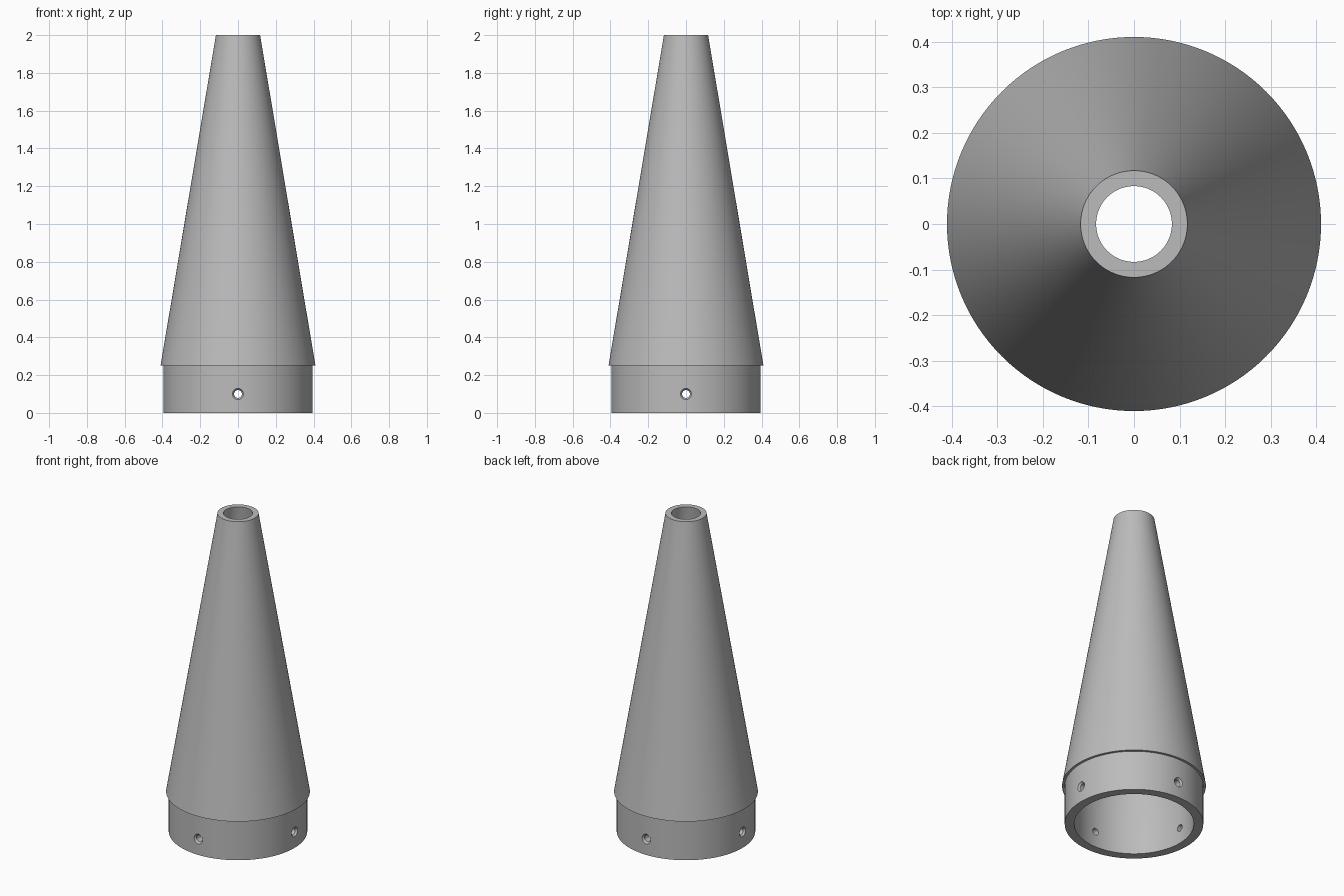
import bpy, bmesh, math
from mathutils import Matrix, Vector

if "Cube" in bpy.data.objects:
    bpy.data.objects.remove(bpy.data.objects["Cube"])

SEGMENTS = 128

grey = bpy.data.materials.new("plain grey")
grey.diffuse_color = (0.5, 0.5, 0.5, 1)
grey.use_nodes = True
grey.node_tree.nodes["Principled BSDF"].inputs["Base Color"].default_value = grey.diffuse_color


def lathe(name, profile, closed, segments, matrix=Matrix()):
    """Revolve an (r, z) profile around z into a solid object."""
    bm = bmesh.new()
    rings = []
    for r, z in profile:
        rings.append([bm.verts.new((r * math.cos(a), r * math.sin(a), z))
                      for a in (2 * math.pi * i / segments for i in range(segments))])
    pairs = list(zip(rings, rings[1:]))
    if closed:
        pairs.append((rings[-1], rings[0]))
    else:
        bm.faces.new(rings[0])
        bm.faces.new(rings[-1])
    for lo, hi in pairs:
        for i in range(segments):
            j = (i + 1) % segments
            bm.faces.new((lo[i], lo[j], hi[j], hi[i]))
    bmesh.ops.transform(bm, matrix=matrix, verts=bm.verts)
    bmesh.ops.recalc_face_normals(bm, faces=bm.faces)
    mesh = bpy.data.meshes.new(name)
    bm.to_mesh(mesh)
    bm.free()
    obj = bpy.data.objects.new(name, mesh)
    bpy.context.collection.objects.link(obj)
    mesh.materials.append(grey)
    return obj


# Hollow tapered nozzle with a collar and a small overhanging lip
nozzle = lathe("tapered_nozzle", [
    (0.395, 0.0), (0.395, 0.25), (0.41, 0.25), (0.117, 2.0),
    (0.083, 2.0), (0.341, 0.25), (0.341, 0.0)], True, SEGMENTS)

# Four countersunk screw holes through the collar
for k in range(4):
    angle = k * math.pi / 2
    turn = (Matrix.Translation((0, 0, 0.1)) @ Matrix.Rotation(angle, 4, 'Z')
            @ Vector((1, 0, 0)).to_track_quat('Z', 'Y').to_matrix().to_4x4())
    cutter = lathe(f"screw_hole_cutter_{k + 1}", [
        (0.021, 0.30), (0.021, 0.383), (0.031, 0.396), (0.031, 0.45)],
        False, 24, turn)
    cutter.hide_render = True
    cutter.hide_set(True)
    cut = nozzle.modifiers.new(f"screw hole {k + 1}", 'BOOLEAN')
    cut.operation = 'DIFFERENCE'
    cut.solver = 'EXACT'
    cut.object = cutter

# Smooth walls, sharp rims
bpy.context.view_layer.objects.active = nozzle
nozzle.select_set(True)
for modifier in list(nozzle.modifiers):
    bpy.ops.object.modifier_apply(modifier=modifier.name)
for obj in [o for o in bpy.data.objects if o is not nozzle]:
    bpy.data.objects.remove(obj)
bpy.ops.object.shade_smooth_by_angle(angle=math.radians(30))
